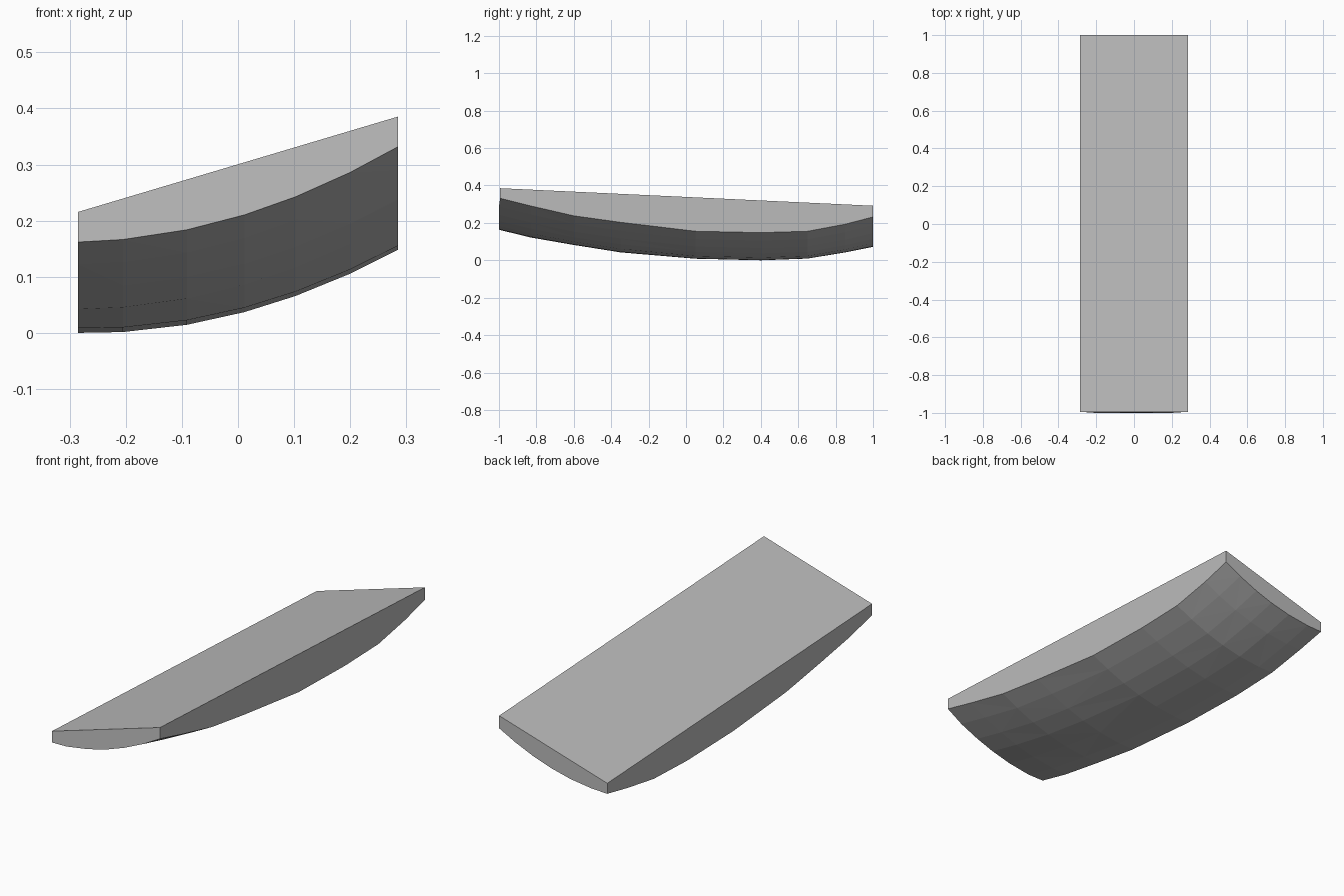
import bpy, bmesh

if "Cube" in bpy.data.objects:
    bpy.data.objects.remove(bpy.data.objects["Cube"])

grey = bpy.data.materials.new("plain grey")
grey.diffuse_color = (0.5, 0.5, 0.5, 1)
grey.use_nodes = True
grey.node_tree.nodes["Principled BSDF"].inputs["Base Color"].default_value = grey.diffuse_color

HALF = 0.285
# stations along the length, with depth of the left and right edges
ys = [-1, -0.83, -0.6, -0.35, 0.05, 0.4, 0.65, 0.85, 1]
left = [0.054, 0.086, 0.115, 0.143, 0.158, 0.150, 0.129, 0.087, 0.05]
right = [0.054, 0.087, 0.129, 0.152, 0.181, 0.172, 0.153, 0.106, 0.06]
us = [-1, -0.72, -0.32, 0.04, 0.36, 0.7, 1]


def top_z(x, y):
    return 0.257 + 0.298 * x - 0.047 * y


bm = bmesh.new()

# faceted curved underside
grid = []
for y, l, r in zip(ys, left, right):
    row = []
    for u in us:
        x = u * HALF
        depth = l + (r - l) * (u + 1) / 2 + 0.04 * (1 - u * u)
        yy = -0.994 if y == -1 and abs(u) == 1 else y
        row.append(bm.verts.new((x, yy, top_z(x, y) - depth)))
    grid.append(row)
for j in range(len(ys) - 1):
    for i in range(len(us) - 1):
        a, b = grid[j][i], grid[j][i + 1]
        c, d = grid[j + 1][i + 1], grid[j + 1][i]
        if (i + j) % 2:
            bm.faces.new((a, d, c))
            bm.faces.new((a, c, b))
        else:
            bm.faces.new((a, d, b))
            bm.faces.new((b, d, c))

# flat sloping top
fl, fr, br, bl = [bm.verts.new((x, y, top_z(x, y))) for x, y in
                  ((-HALF, -0.994), (HALF, -0.994), (HALF, 1), (-HALF, 1))]
bm.faces.new((fl, fr, br, bl))

# upright sides and ends
bm.faces.new([fl, bl] + [row[0] for row in reversed(grid)])
bm.faces.new([br, fr] + [row[-1] for row in grid])
bm.faces.new([fr, fl] + grid[0])
bm.faces.new([bl, br] + grid[-1][::-1])
bmesh.ops.recalc_face_normals(bm, faces=bm.faces)

# stand on the ground
low = min(v.co.z for v in bm.verts)
for v in bm.verts:
    v.co.z -= low

mesh = bpy.data.meshes.new("curved_slab")
bm.to_mesh(mesh)
bm.free()
mesh.materials.append(grey)
bpy.context.collection.objects.link(bpy.data.objects.new("curved_slab", mesh))
